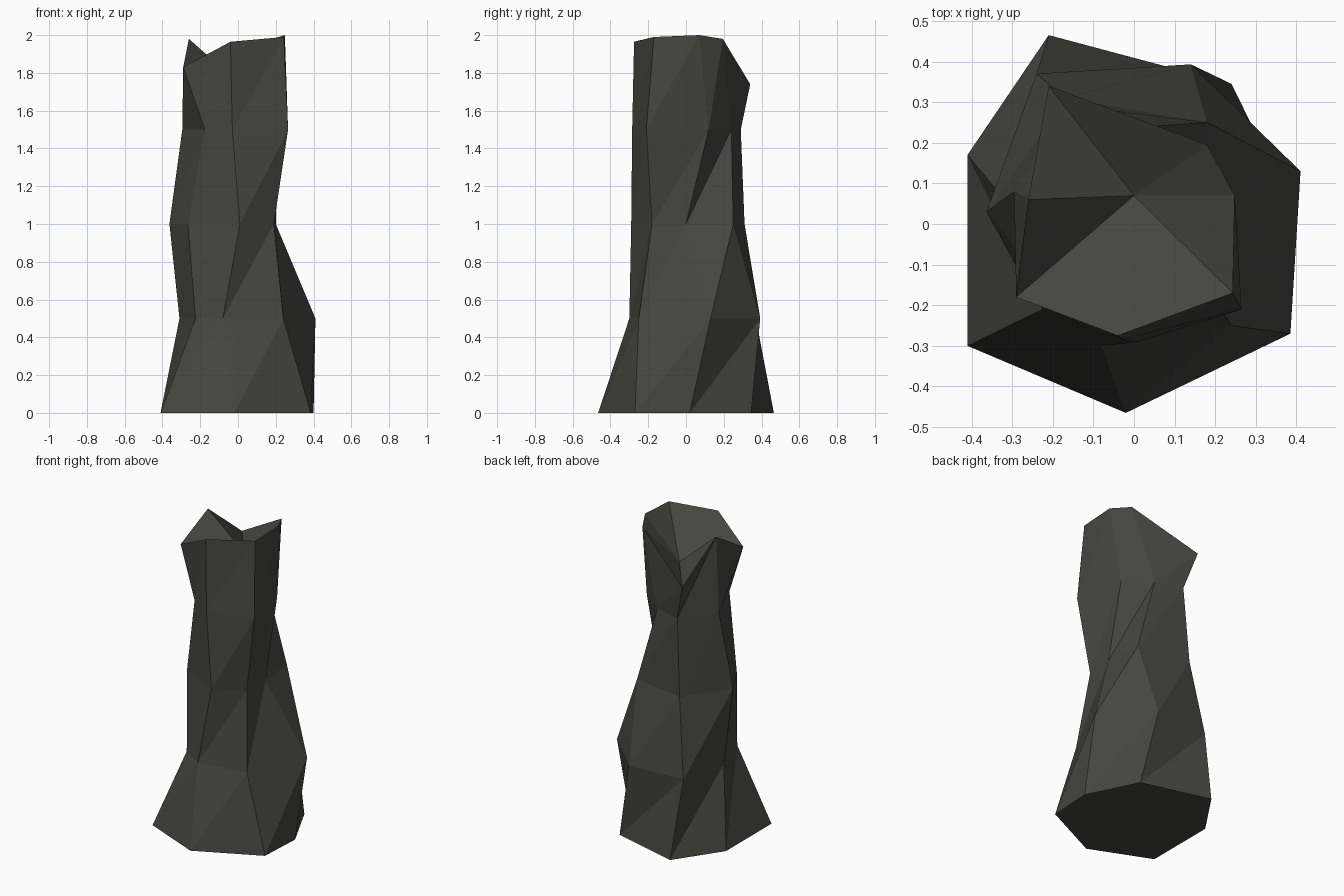
import bpy, bmesh

if "Cube" in bpy.data.objects:
    bpy.data.objects.remove(bpy.data.objects["Cube"])

# Dark stone colour
stone = bpy.data.materials.new("dark_stone")
stone.diffuse_color = (0.06, 0.061, 0.052, 1)
stone.use_nodes = True
stone.node_tree.nodes["Principled BSDF"].inputs["Base Color"].default_value = stone.diffuse_color

# Seven-sided cross-sections, listed counter-clockwise from the front right
sections = [
    (0.0, [(.385, -.27), (.40, .02), (.24, .345), (-.21, .465), (-.41, .17), (-.41, -.30), (-.02, -.465)]),
    (0.5, [(.24, -.25), (.41, .13), (.14, .393), (-.24, .37), (-.31, .05), (-.225, -.21), (-.08, -.30)]),
    (1.0, [(.19, -.18), (.20, 0), (.18, .25), (-.17, .31), (-.363, .03), (-.265, -.15), (.01, -.29)]),
    (1.5, [(.265, -.21), (.20, .12), (.04, .24), (-.14, .29), (-.295, .08), (-.175, -.20), (-.03, -.285)]),
    (0.0, [(.243, -.17), (.248, .07), (.18, .195), (-.21, .34), (-.26, .06), (-.29, -.18), (-.04, -.275)]),
]
rim_heights = [1.99, 2.0, 1.98, 1.74, 1.98, 1.83, 1.965]

bm = bmesh.new()
rings = [[bm.verts.new((x, y, z)) for x, y in pts] for z, pts in sections]
for v, h in zip(rings[-1], rim_heights):
    v.co.z = h

# Twisted triangular sides
n = 7
for low, high in zip(rings, rings[1:]):
    for k in range(n):
        j = (k + 1) % n
        bm.faces.new((low[k], low[j], high[j]))
        bm.faces.new((low[k], high[j], high[k]))

# Flat bottom and sunken broken top
bm.faces.new(rings[0][::-1])
hollow = bm.verts.new((0, .07, 1.75))
for k in range(n):
    bm.faces.new((rings[-1][k], rings[-1][(k + 1) % n], hollow))

mesh = bpy.data.meshes.new("rock_pillar")
bm.to_mesh(mesh)
bm.free()
mesh.materials.append(stone)
pillar = bpy.data.objects.new("rock_pillar", mesh)
bpy.context.collection.objects.link(pillar)
